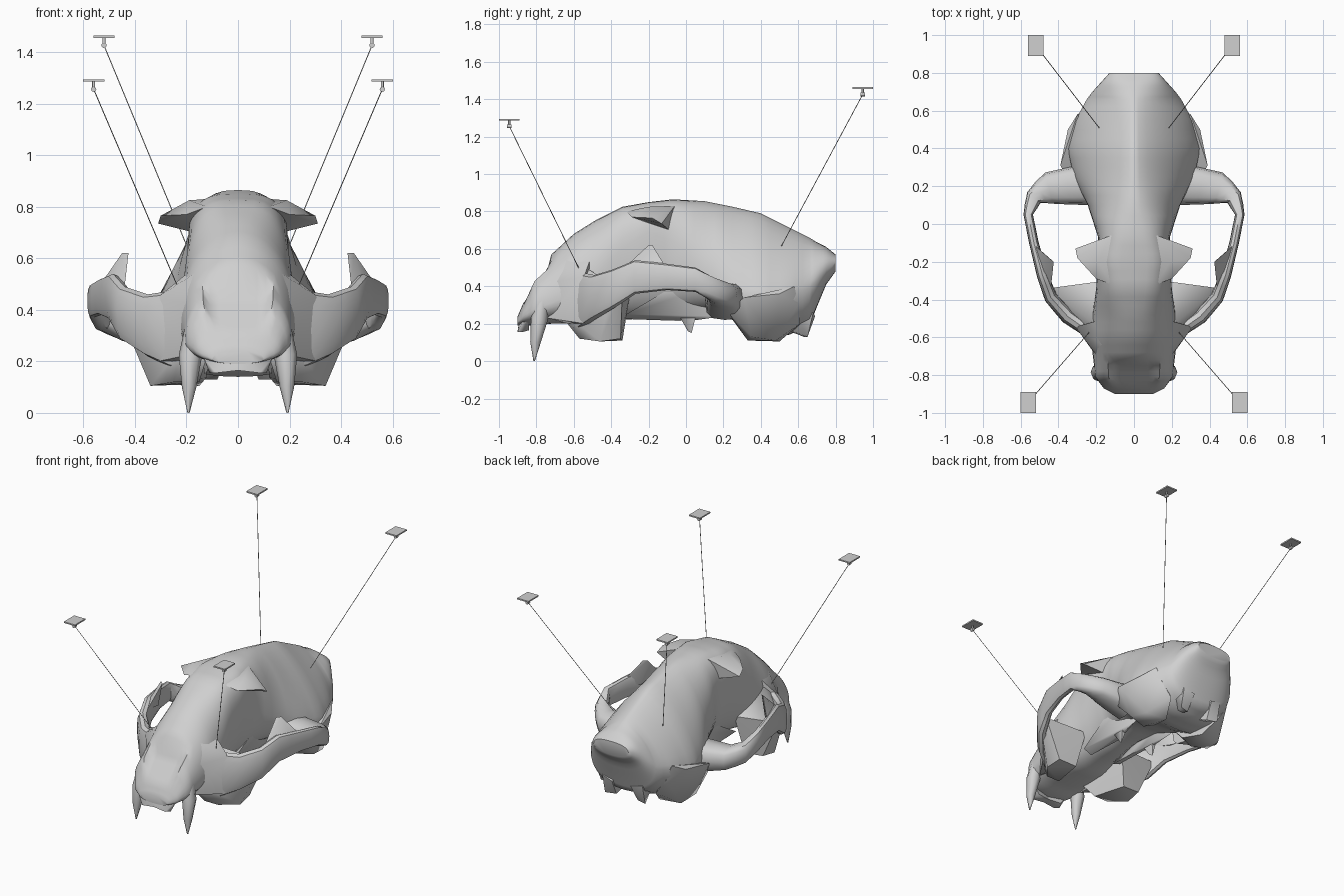
import bpy, bmesh
from math import cos, sin, pi, radians, copysign
from mathutils import Vector

cube = bpy.data.objects.get("Cube")
if cube:
    bpy.data.objects.remove(cube)

bone = bpy.data.materials.new("light_grey")
bone.use_nodes = True
bone.diffuse_color = (0.63, 0.63, 0.63, 1)
bone.node_tree.nodes["Principled BSDF"].inputs["Base Color"].default_value = (0.63, 0.63, 0.63, 1)


def finish(name, bm, mirror=True, angle=40):
    bmesh.ops.recalc_face_normals(bm, faces=bm.faces)
    mesh = bpy.data.meshes.new(name)
    bm.to_mesh(mesh)
    bm.free()
    mesh.materials.append(bone)
    obj = bpy.data.objects.new(name, mesh)
    bpy.context.scene.collection.objects.link(obj)
    bpy.ops.object.select_all(action='DESELECT')
    obj.select_set(True)
    bpy.context.view_layer.objects.active = obj
    bpy.ops.object.shade_smooth_by_angle(angle=radians(angle))
    if mirror:
        obj.modifiers.new("Mirror", 'MIRROR').use_mirror_merge = False
    return obj


def loft(bm, rings):
    loops = [[bm.verts.new(p) for p in ring] for ring in rings]
    n = len(loops[0])
    for a, b in zip(loops, loops[1:]):
        for i in range(n):
            j = (i + 1) % n
            bm.faces.new((a[i], a[j], b[j], b[i]))
    bm.faces.new(loops[0])
    bm.faces.new(loops[-1])


def power(v, e):
    return copysign(abs(v) ** e, v)


def resample(rows, steps):
    out = []
    for a, b in zip(rows, rows[1:]):
        for k in range(steps):
            t = k / steps
            out.append([p + (q - p) * t for p, q in zip(a, b)])
    return out + [rows[-1]]


def hull(name, points):
    bm = bmesh.new()
    for p in points:
        bm.verts.new(p)
    bmesh.ops.convex_hull(bm, input=bm.verts[:])
    for v in [v for v in bm.verts if not v.link_faces]:
        bm.verts.remove(v)
    return finish(name, bm, angle=55)


def rod(name, path, radii, sides=8, angle=60):
    bm = bmesh.new()
    path = [Vector(p) for p in path]
    rings = []
    for i, p in enumerate(path):
        d = path[min(i + 1, len(path) - 1)] - path[max(i - 1, 0)]
        u = d.cross(Vector((1, 0, 0))).normalized()
        v = d.cross(u).normalized()
        rings.append([p + radii[i] * (u * cos(2 * pi * k / sides) + v * sin(2 * pi * k / sides))
                      for k in range(sides)])
    loft(bm, rings)
    return finish(name, bm, angle=angle)


# Cranium and snout: y, top, bottom, half width, height of widest point, squareness of the roof
stations = [
    (-.90, .24, .19, .1, .21, 2.2), (-.87, .31, .19, .16, .24, 2.2),
    (-.81, .47, .19, .205, .28, 2.1), (-.72, .57, .2, .215, .31, 2),
    (-.60, .68, .2, .23, .36, 2), (-.48, .755, .2, .22, .4, 2.2),
    (-.34, .825, .22, .2, .5, 3), (-.2, .85, .23, .195, .6, 3.4),
    (-.07, .865, .25, .19, .55, 2.8), (.1, .855, .26, .245, .44, 1.8),
    (.25, .825, .22, .32, .36, 1.45), (.4, .79, .14, .35, .34, 1.35),
    (.55, .715, .14, .31, .37, 1.35), (.66, .66, .19, .25, .39, 1.5),
    (.7, .635, .29, .22, .43, 1.7), (.75, .61, .41, .175, .49, 2),
    (.8, .57, .48, .13, .52, 2.6)]
rings = []
for y, top, low, w, mid, n in resample(stations, 3):
    ring = []
    for k in range(36):
        c, s = cos(k * pi / 18), sin(k * pi / 18)
        height, e = (top - mid, 2 / n) if s > 0 else (mid - low, .9)
        ring.append(Vector((w * power(c, e), y, mid + height * power(s, e))))
    rings.append(ring)
# Nasal opening pressed into the tip of the snout
for p in (p for ring in rings for p in ring):
    if abs(p.x) < .115 and -.87 < p.y < -.735:
        p.z = min(p.z, .31 + (p.y + .87) * 1.2)
bm = bmesh.new()
loft(bm, rings)
finish("cranium", bm, mirror=False, angle=45)

# Cheek arches: x, y, low, high, half thickness
arch = [
    (.18, -.6, .2, .5, .03), (.25, -.56, .17, .475, .035), (.35, -.49, .22, .46, .04),
    (.44, -.39, .28, .49, .035), (.485, -.27, .36, .54, .03), (.53, -.1, .38, .52, .025),
    (.56, .05, .37, .5, .025), (.53, .14, .32, .45, .045), (.45, .19, .28, .42, .085),
    (.25, .21, .22, .42, .11)]
rows = resample(arch, 2)
rings = []
for i, (x, y, low, high, thick) in enumerate(rows):
    a, b = rows[max(i - 1, 0)], rows[min(i + 1, len(rows) - 1)]
    side = Vector((b[1] - a[1], a[0] - b[0], 0)).normalized()
    ring = []
    for k in range(12):
        c, s = cos(k * pi / 6), sin(k * pi / 6)
        ring.append(Vector((x, y, (low + high) / 2)) + side * thick * power(c, .7)
                    + Vector((0, 0, (high - low) / 2 * power(s, .7))))
    rings.append(ring)
bm = bmesh.new()
loft(bm, rings)
finish("cheek_arch", bm)

# Upper jaw with the tooth row, floor of the eye socket, and the slope from snout to cheek
hull("upper_jaw", [
    (.15, -.57, .12), (.25, -.57, .12), (.34, -.46, .105), (.33, -.35, .12), (.2, -.34, .11),
    (.12, -.65, .22), (.22, -.64, .25), (.41, -.42, .27), (.45, -.34, .38),
    (.28, -.54, .45), (.16, -.57, .52), (.15, -.3, .36), (.34, -.35, .25)])
hull("cheek_slope", [
    (.17, -.74, .23), (.18, -.72, .42), (.17, -.64, .54), (.235, -.575, .48),
    (.31, -.545, .45), (.31, -.54, .2), (.15, -.5, .58), (.2, -.63, .2), (.15, -.5, .2)])

# Spikes around the eye socket
hull("cheek_spike", [
    (.425, -.2, .62), (.45, -.18, .62), (.44, -.34, .49), (.49, -.3, .48),
    (.54, -.1, .49), (.53, -.17, .48), (.47, -.18, .45)])
hull("brow_spike", [
    (.12, -.32, .8), (.12, -.06, .83), (.19, -.2, .825), (.31, -.13, .735),
    (.3, -.18, .765), (.17, -.09, .7), (.2, -.29, .77)])

# Ear region, neck joints and rear palate
hull("ear_bulge", [
    (.39, .31, .34), (.35, .5, .36), (.3, .58, .4), (.2, .33, .11), (.32, .35, .13),
    (.3, .48, .11), (.15, .5, .105), (.12, .34, .14), (.14, .22, .26), (.34, .22, .27),
    (.27, .6, .3), (.2, .61, .2)])
hull("neck_joint", [
    (.05, .55, .32), (.18, .55, .32), (.07, .69, .24), (.15, .68, .26), (.08, .63, .13),
    (.15, .65, .13), (.05, .45, .2)])
hull("palate_wing", [
    (.09, -.32, .225), (.15, -.32, .25), (.09, -.04, .215), (.13, .06, .22),
    (.14, .2, .24), (.09, .2, .35), (.16, -.1, .38), (.16, .12, .4)])
hull("palate_hook", [
    (.1, -.03, .23), (.14, -.03, .23), (.11, .05, .23), (.14, .05, .23),
    (.12, .01, .16), (.13, .03, .15)])

# Teeth
rod("canine_tooth", [(.165, -.76, .36), (.185, -.785, .22), (.19, -.805, .1), (.192, -.812, 0)],
    [.035, .045, .028, .004])
hull("incisor_row", [
    (0, -.9, .165), (.085, -.9, .155), (.11, -.875, .155), (0, -.85, .165), (.09, -.84, .165),
    (0, -.885, .25), (.15, -.84, .25), (.13, -.875, .21)])

# Hanging hardware: ceiling plate, stem, eyelet and wire
for place, x, y, z, end in [("front", .56, -.945, 1.29, (.23, -.565, .48)),
                            ("rear", .52, .945, 1.46, (.185, .51, .615))]:
    bm = bmesh.new()
    bmesh.ops.create_cube(bm, size=1)
    for v in bm.verts:
        v.co = Vector((x + v.co.x * .083, y + v.co.y * .11, z + v.co.z * .009))
    finish(place + "_plate", bm, angle=20)
    rod(place + "_stem", [(x, y, z), (x, y, z - .03)], [.006, .006])
    rod(place + "_eyelet", [(x, y - .011, z - .034), (x, y + .011, z - .034)], [.01, .01], 12)
    rod(place + "_wire", [(x, y, z - .034), end], [.002, .002], 6)
